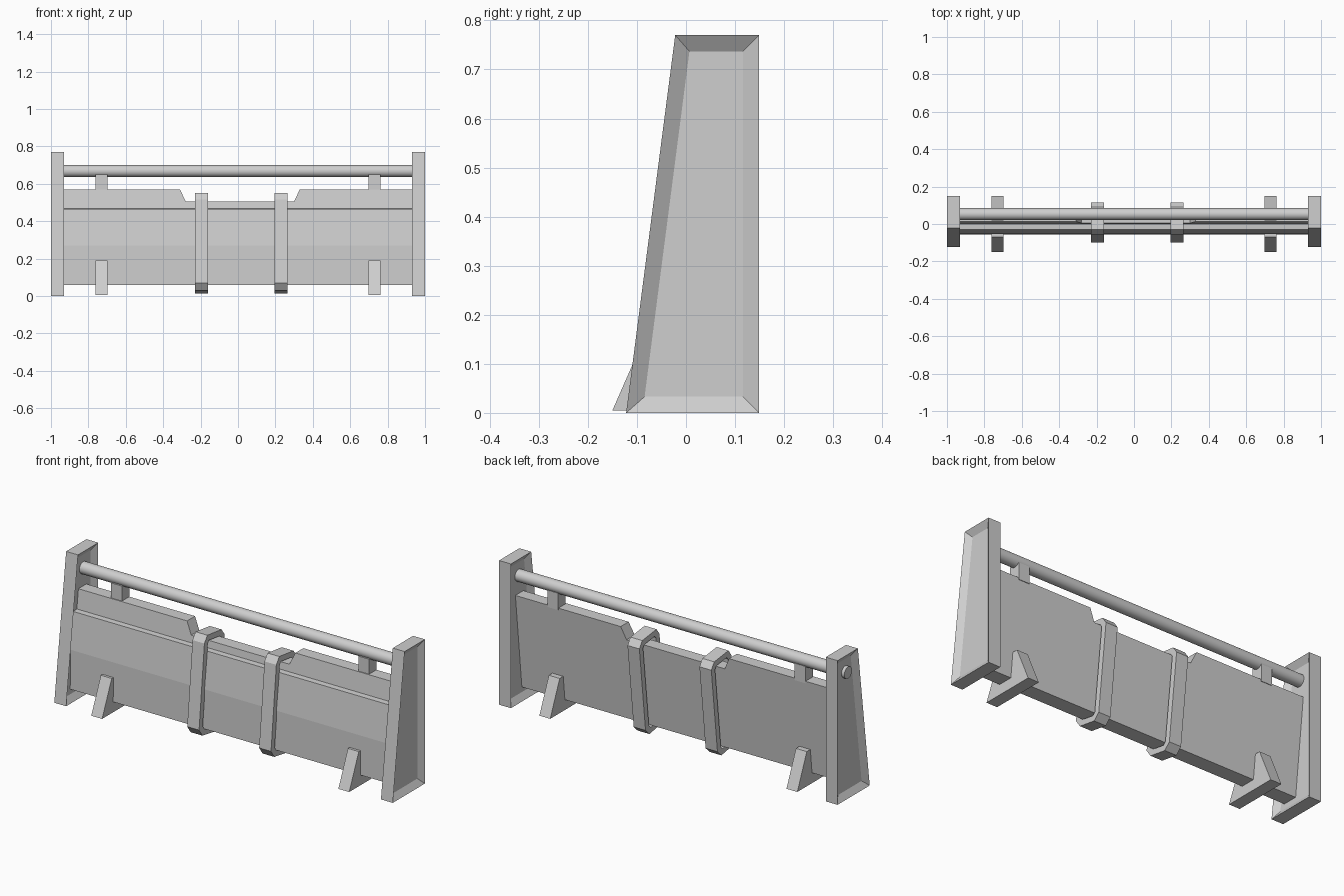
import bpy, bmesh, math

cube = bpy.data.objects.get("Cube")
if cube:
    bpy.data.objects.remove(cube, do_unlink=True)

grey = bpy.data.materials.new("plain grey")
grey.use_nodes = True
COLOUR = (0.62, 0.62, 0.62, 1)
grey.diffuse_color = COLOUR
for node in grey.node_tree.nodes:
    if node.type == 'BSDF_PRINCIPLED':
        node.inputs["Base Color"].default_value = COLOUR


def prism(name, profile, x0, x1, caps=True, recess=None):
    """Extrude a counterclockwise (y, z) profile along x."""
    bm = bmesh.new()
    a = [bm.verts.new((x0, y, z)) for y, z in profile]
    b = [bm.verts.new((x1, y, z)) for y, z in profile]
    n = len(profile)
    for i in range(n):
        j = (i + 1) % n
        bm.faces.new((a[i], a[j], b[j], b[i]))
    if caps:
        ends = [bm.faces.new(a[::-1]), bm.faces.new(b)]
        bm.normal_update()
        if recess:
            bmesh.ops.inset_individual(bm, faces=ends, thickness=recess[0],
                                       depth=-recess[1], use_even_offset=True)
    mesh = bpy.data.meshes.new(name)
    bm.to_mesh(mesh)
    bm.free()
    mesh.materials.append(grey)
    obj = bpy.data.objects.new(name, mesh)
    bpy.context.collection.objects.link(obj)
    return obj


def box(name, x0, x1, y0, y1, z0, z1):
    return prism(name, [(y0, z0), (y1, z0), (y1, z1), (y0, z1)], x0, x1)


# Sloped end posts with recessed panels on both sides
POST = [(-0.122, 0), (0.149, 0), (0.149, 0.77), (-0.022, 0.77)]
# Feet straddling the board
FOOT = [(-0.15, 0.005), (0.149, 0.005), (0.069, 0.19), (-0.069, 0.19)]
for side, s in (("left", 1), ("right", -1)):
    x = 0.965 * s
    prism(side + "_end_post", POST, x - 0.035, x + 0.035, recess=(0.033, 0.022))
    x = 0.73 * s
    prism(side + "_foot", FOOT, x - 0.032, x + 0.032)
    box(side + "_rail_support", x - 0.032, x + 0.032, 0.018, 0.082, 0.56, 0.65)

# Leaning board with a stepped front
BOARD = [(-0.056, 0.06), (0.025, 0.06), (0.08, 0.57), (0.013, 0.57),
         (0, 0.467), (-0.03, 0.465), (-0.054, 0.27)]
board = prism("board", BOARD, -0.955, 0.955)

# Notch in the top edge of the board
notch = box("notch_cutter", -0.28, 0.30, -0.2, 0.2, 0.505, 0.635)
for v in notch.data.vertices:
    if v.co.z > 0.6:
        v.co.x += math.copysign(0.06, v.co.x)
notch.hide_render = True
cut = board.modifiers.new("notch", 'BOOLEAN')
cut.operation = 'DIFFERENCE'
cut.solver = 'EXACT'
cut.object = notch
bpy.context.view_layer.objects.active = board
bpy.ops.object.modifier_apply(modifier=cut.name)
bpy.data.objects.remove(notch, do_unlink=True)

# Chamfered straps wrapped around the board
STRAP = [(-0.10, 0.07), (-0.072, 0.03), (0.03, 0.013), (0.063, 0.045),
         (0.115, 0.50), (0.09, 0.535), (-0.03, 0.55), (-0.055, 0.515)]
for name, x in (("right_strap", -0.195), ("left_strap", 0.23)):
    strap = prism(name, STRAP, x - 0.035, x + 0.035, caps=False)
    wall = strap.modifiers.new("wall", 'SOLIDIFY')
    wall.thickness = 0.03
    wall.offset = -1
    wall.use_even_offset = True

# Round rail, its right end showing through the post panel
bpy.ops.mesh.primitive_cylinder_add(vertices=24, radius=0.032, depth=1.955,
                                    location=(-0.0175, 0.053, 0.668),
                                    rotation=(0, math.pi / 2, 0))
rail = bpy.context.object
rail.name = "rail"
rail.data.materials.append(grey)
bpy.ops.object.shade_smooth_by_angle()
